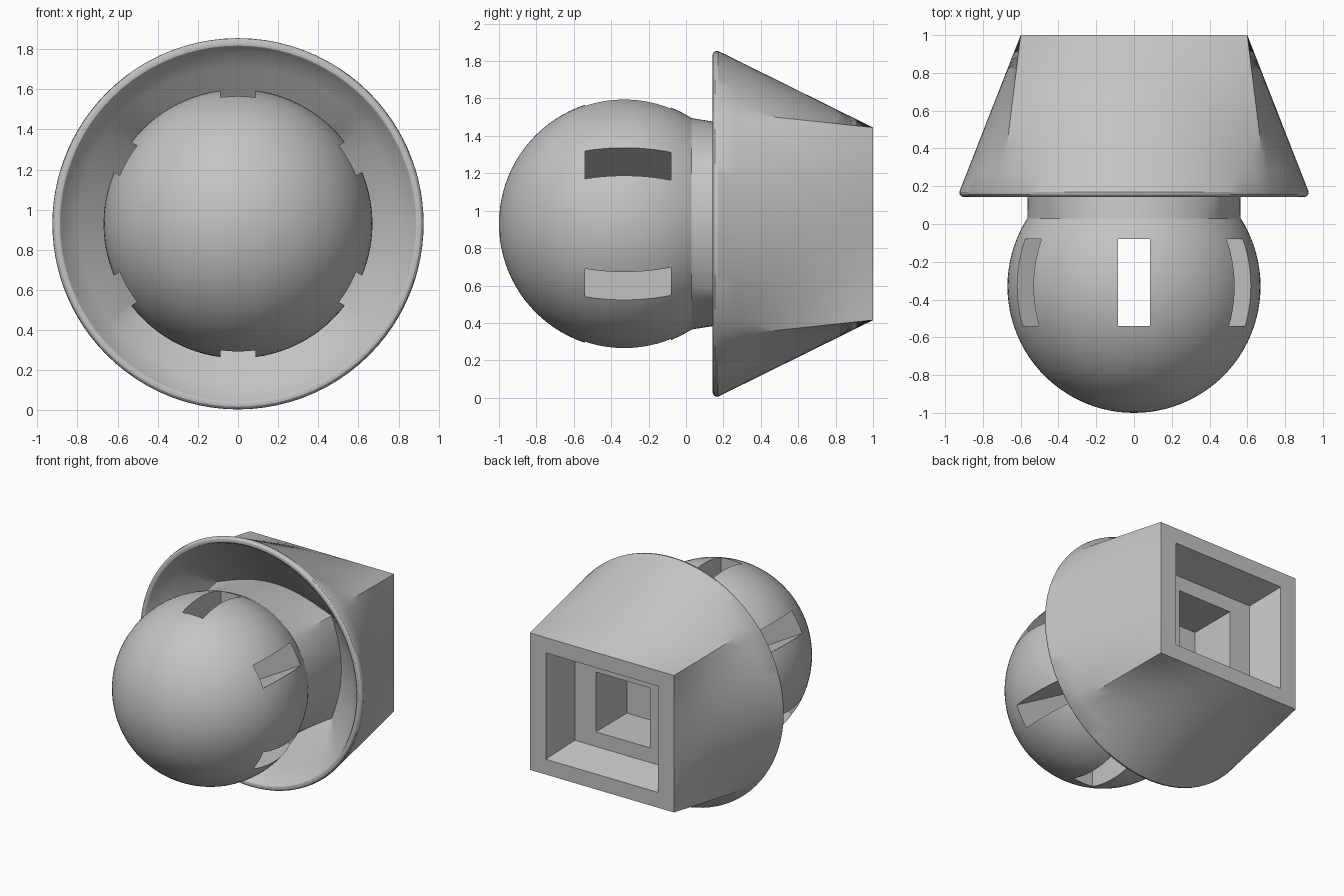
import bpy, bmesh, math
from mathutils import Matrix

cube = bpy.data.objects.get("Cube")
if cube:
    bpy.data.objects.remove(cube, do_unlink=True)

CZ = 0.93          # height of the shared axis, which runs along y
HX, HZ = 0.6, 0.515  # half size of the square back end

grey = bpy.data.materials.new("plain_grey")
grey.use_nodes = True
grey.diffuse_color = (0.55, 0.55, 0.55, 1)
grey.node_tree.nodes["Principled BSDF"].inputs["Base Color"].default_value = (0.55, 0.55, 0.55, 1)


def make_object(name, bm):
    bmesh.ops.recalc_face_normals(bm, faces=bm.faces)
    mesh = bpy.data.meshes.new(name)
    bm.to_mesh(mesh)
    bm.free()
    mesh.materials.append(grey)
    obj = bpy.data.objects.new(name, mesh)
    bpy.context.collection.objects.link(obj)
    return obj


def loft(name, rings):
    """Closed solid through rings of equal point count."""
    bm = bmesh.new()
    loops = [[bm.verts.new(p) for p in ring] for ring in rings]
    n = len(loops[0])
    for a, b in zip(loops, loops[1:]):
        for i in range(n):
            j = (i + 1) % n
            bm.faces.new((a[i], a[j], b[j], b[i]))
    bm.faces.new(loops[0])
    bm.faces.new(loops[-1])
    return make_object(name, bm)


def select_only(obj):
    bpy.ops.object.select_all(action='DESELECT')
    obj.select_set(True)
    bpy.context.view_layer.objects.active = obj


def cut(obj, cutter):
    mod = obj.modifiers.new("cut", 'BOOLEAN')
    mod.operation = 'DIFFERENCE'
    mod.solver = 'EXACT'
    mod.object = cutter
    select_only(obj)
    bpy.ops.object.modifier_apply(modifier=mod.name)
    bpy.data.objects.remove(cutter, do_unlink=True)


# Angles around the axis, with a point exactly on each rectangle corner
corner = math.atan2(HZ, HX)
stops = [-corner, corner, math.pi - corner, math.pi + corner, 2 * math.pi - corner]
SEG = 24
angles = [a + (b - a) * i / SEG for a, b in zip(stops, stops[1:]) for i in range(SEG)]


def section(y, r, hx=HX, hz=HZ, t=0.0):
    """Circle of radius r blended by t towards a rectangle."""
    ring = []
    for a in angles:
        c, s = math.cos(a), math.sin(a)
        k = 1 / max(abs(c) / HX, abs(s) / HZ)
        x = r * c * (1 - t) + k * c * hx / HX * t
        z = r * s * (1 - t) + k * s * hz / HZ * t
        ring.append((x, y, CZ + z))
    return ring


def neck_section(y):
    return section(y, 0.565, 0.55, 0.41, (y - 0.03) / 0.97)


# Hood: square back blending to a round rim, hollow front, neck in the middle
STEPS = 8
rings = [section(1 - 0.83 * i / STEPS, 0.925, t=1 - i / STEPS) for i in range(STEPS + 1)]
rings += [section(y, r) for y, r in ((0.155, 0.922), (0.145, 0.912), (0.142, 0.9),
                                     (0.145, 0.888), (0.155, 0.878))]
JOIN = 0.43
rim, foot = section(0.17, 0.87), neck_section(JOIN)
for i in range(5):
    f = i / 4
    rings.append([tuple(p + (q - p) * f for p, q in zip(u, v)) for u, v in zip(rim, foot)])
rings += [neck_section(JOIN + (0.03 - JOIN) * i / 4) for i in range(1, 5)]
rings.append(section(-0.03, 0.5))
hood = loft("hood_and_neck", rings)


# Stepped square socket in the back
def rect(y, hx, hz):
    return [(sx * hx, y, CZ + sz * hz) for sx, sz in ((-1, -1), (1, -1), (1, 1), (-1, 1))]


cut(hood, loft("socket_cutter", [rect(1.02, 0.472, 0.405), rect(0.75, 0.4, 0.335),
                                 rect(0.75, 0.225, 0.225), rect(0.38, 0.225, 0.225)]))

# Small round hole in the socket floor
bm = bmesh.new()
bmesh.ops.create_cone(bm, cap_ends=True, segments=24, radius1=0.035, radius2=0.035, depth=0.4,
                      matrix=Matrix.Translation((0, 0.22, CZ)) @ Matrix.Rotation(math.pi / 2, 4, 'X'))
cut(hood, make_object("hole_cutter", bm))

# Ball
bm = bmesh.new()
bmesh.ops.create_uvsphere(bm, u_segments=96, v_segments=48, radius=0.67,
                          matrix=Matrix.Translation((0, -0.33, CZ)) @ Matrix.Rotation(math.pi / 2, 4, 'X'))
ball = make_object("ball", bm)

# Six slots around the ball, cut as three bars through its axis
for k in range(3):
    bm = bmesh.new()
    bmesh.ops.create_cube(bm, size=1, matrix=Matrix.Translation((0, -0.31, CZ))
                          @ Matrix.Rotation(k * math.pi / 3, 4, 'Y')
                          @ Matrix.Diagonal((0.172, 0.46, 1.6, 1)))
    cut(ball, make_object("slot_cutter", bm))

for obj in (hood, ball):
    select_only(obj)
    bpy.ops.object.shade_smooth_by_angle(angle=math.radians(30))
